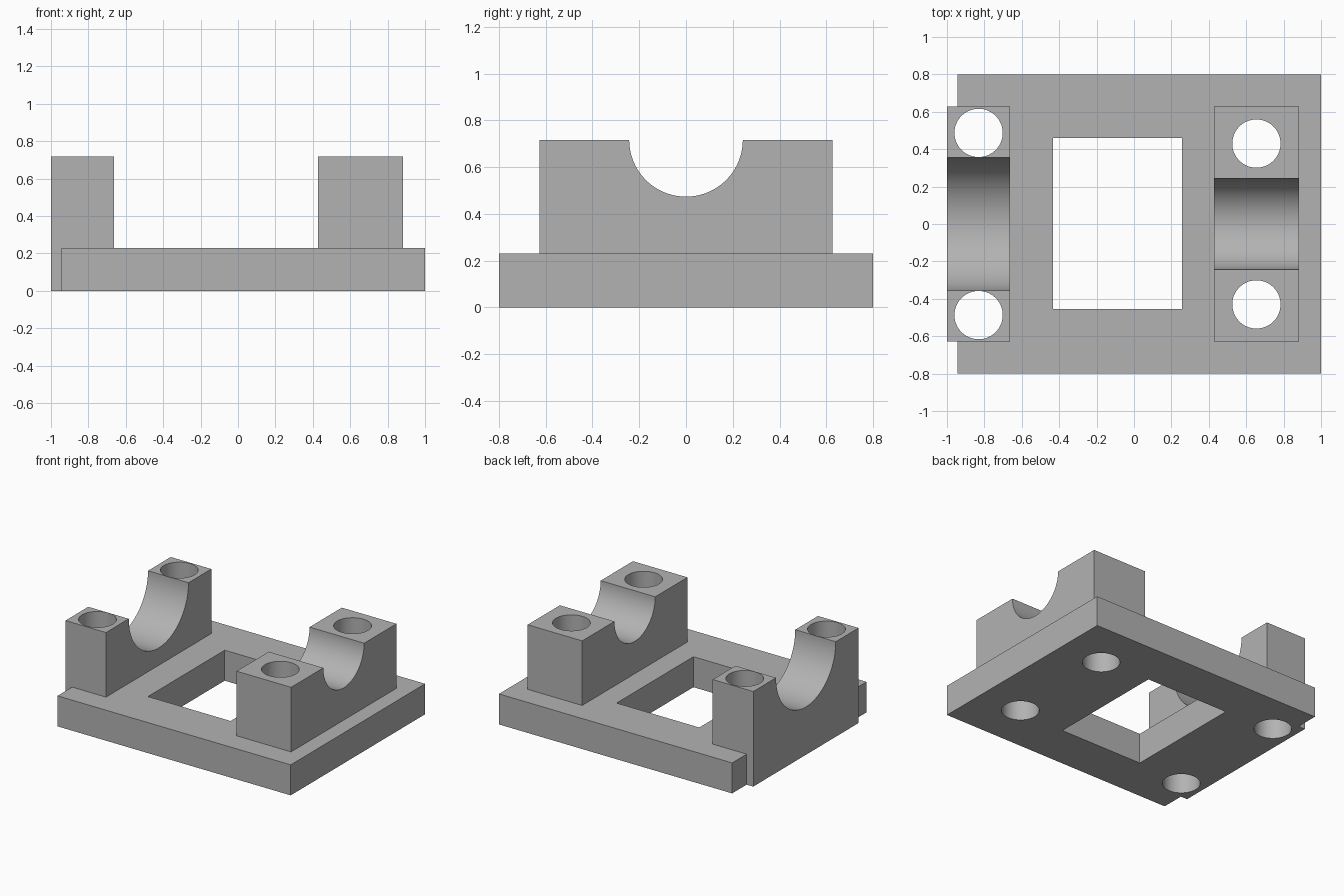
import bpy
import bmesh
import math
from mathutils import Matrix, Vector

cube = bpy.data.objects.get("Cube")
if cube:
    bpy.data.objects.remove(cube, do_unlink=True)

PLATE_TOP, BLOCK_TOP, BLOCK_HALF = 0.23, 0.717, 0.627

grey = bpy.data.materials.new("plain grey")
grey.use_nodes = True
colour = (0.45, 0.45, 0.45, 1)
grey.diffuse_color = colour
grey.node_tree.nodes["Principled BSDF"].inputs["Base Color"].default_value = colour


def finish(name, bm):
    mesh = bpy.data.meshes.new(name)
    bm.to_mesh(mesh)
    bm.free()
    mesh.materials.append(grey)
    obj = bpy.data.objects.new(name, mesh)
    bpy.context.collection.objects.link(obj)
    return obj


def box(name, low, high):
    low, high = Vector(low), Vector(high)
    bm = bmesh.new()
    matrix = Matrix.Translation((low + high) / 2) @ Matrix.Diagonal((high - low).to_4d())
    bmesh.ops.create_cube(bm, size=1, matrix=matrix)
    return finish(name, bm)


def cylinder(name, centre, radius, depth, axis="Z"):
    bm = bmesh.new()
    turn = Matrix.Rotation(math.pi / 2, 4, "Y") if axis == "X" else Matrix()
    bmesh.ops.create_cone(bm, cap_ends=True, segments=96, radius1=radius, radius2=radius,
                          depth=depth, matrix=Matrix.Translation(centre) @ turn)
    return finish(name, bm)


def combine(target, tool, operation):
    mod = target.modifiers.new(operation.title(), "BOOLEAN")
    mod.operation, mod.solver, mod.object = operation, "EXACT", tool
    bpy.context.view_layer.objects.active = target
    bpy.ops.object.modifier_apply(modifier=mod.name)
    bpy.data.objects.remove(tool, do_unlink=True)


# Base plate with a rectangular window
base = box("bearing_base", (-0.945, -0.8, 0), (1, 0.8, PLATE_TOP))
combine(base, box("window_cutter", (-0.433, -0.455, -1), (0.257, 0.46, 1)), "DIFFERENCE")

# Saddle blocks: x range, saddle radius, bolt hole offset
blocks = [("wide_saddle", -1, -0.662, 0.356, 0.487),
          ("narrow_saddle", 0.427, 0.882, 0.243, 0.43)]
for name, x0, x1, radius, offset in blocks:
    middle = (x0 + x1) / 2
    block = box(name, (x0, -BLOCK_HALF, 0), (x1, BLOCK_HALF, BLOCK_TOP))
    combine(block, cylinder("saddle_cutter", (middle, 0, BLOCK_TOP), radius, 1, "X"), "DIFFERENCE")
    combine(base, block, "UNION")
    # Bolt holes through block and plate
    for side in (-1, 1):
        combine(base, cylinder("bolt_cutter", (middle, side * offset, 0.5), 0.129, 2), "DIFFERENCE")

bpy.ops.object.select_all(action="DESELECT")
base.select_set(True)
bpy.context.view_layer.objects.active = base
bpy.ops.object.shade_smooth_by_angle(angle=math.radians(30))
